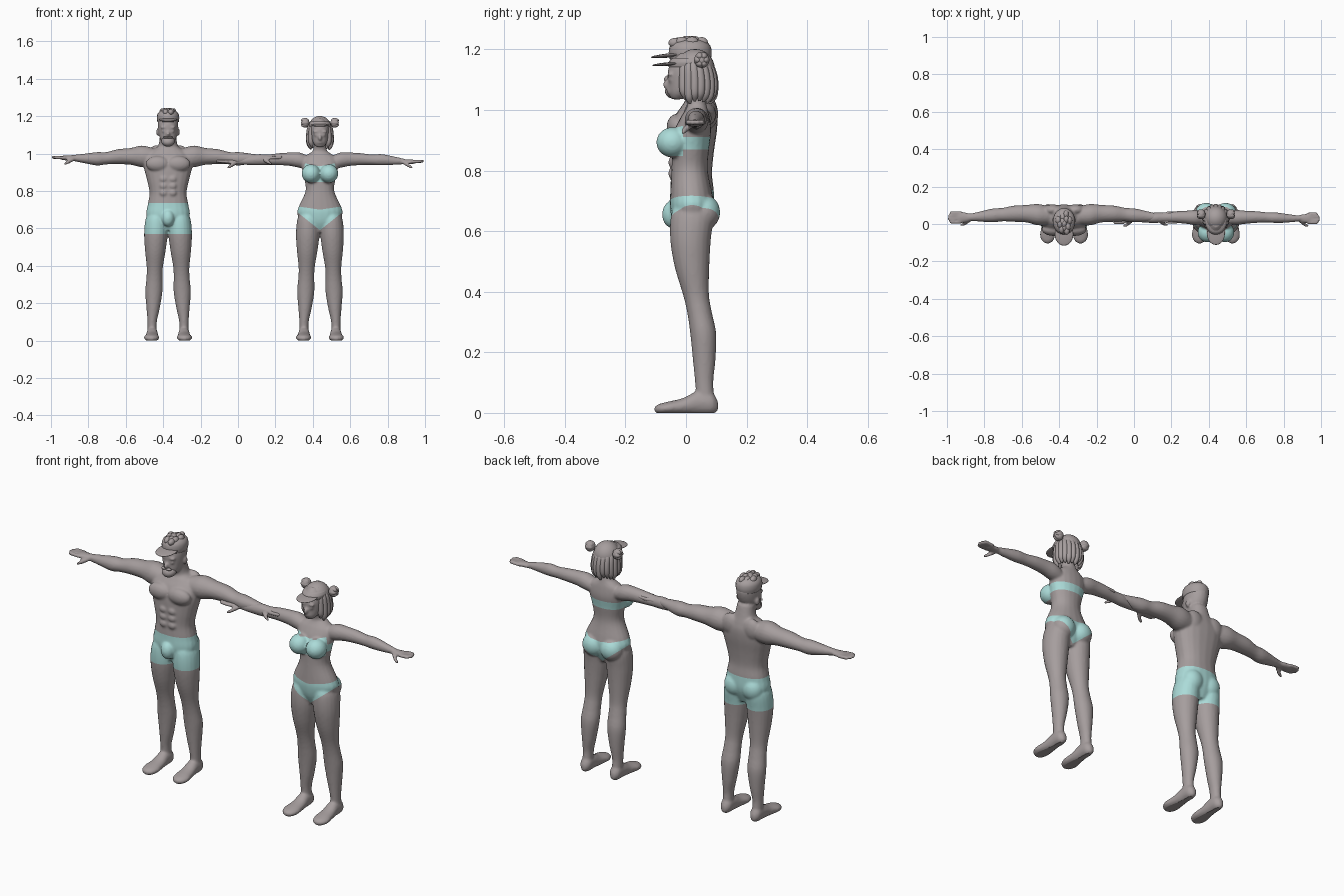
import bpy, bmesh, math, random
from mathutils import Matrix, Vector

random.seed(4)
if "Cube" in bpy.data.objects:
    bpy.data.objects.remove(bpy.data.objects["Cube"])


def material(name, colour):
    mat = bpy.data.materials.new(name)
    mat.use_nodes = True
    mat.diffuse_color = (*colour, 1)
    for node in mat.node_tree.nodes:
        if node.type == 'BSDF_PRINCIPLED':
            node.inputs["Base Color"].default_value = (*colour, 1)
            node.inputs["Roughness"].default_value = 0.7
    return mat


CLAY = material("warm_grey", (0.38, 0.34, 0.34))
CLOTH = material("pale_aqua", (0.41, 0.71, 0.69))


def loft(bm, axis, rings, side=1, square=1.0, count=20, steps=5):
    """Smooth closed tube; a ring is (position on axis, two centres, two radii)."""
    rings = [Vector(r) for r in rings]
    sections = []
    last = len(rings) - 1
    for i in range(last):
        a, b, c, d = (rings[min(max(j, 0), last)] for j in range(i - 1, i + 3))
        for k in range(steps):
            t = k / steps
            sections.append(b + (c - a) * (t / 2) + (a * 2 - b * 5 + c * 4 - d) * (t * t / 2)
                            + (b * 3 - a - c * 3 + d) * (t ** 3 / 2))
    sections.append(rings[-1])
    loops = []
    for pos, c1, c2, r1, r2 in sections:
        loop = []
        for k in range(count):
            angle = math.tau * k / count
            u, v = math.cos(angle), math.sin(angle)
            p = c1 + max(r1, 0.002) * math.copysign(abs(u) ** square, u)
            q = c2 + max(r2, 0.002) * math.copysign(abs(v) ** square, v)
            x, y, z = {'x': (pos, p, q), 'y': (p, pos, q), 'z': (p, q, pos)}[axis]
            loop.append(bm.verts.new((x * side, y, z)))
        loops.append(loop)
    for low, high in zip(loops, loops[1:]):
        for k in range(count):
            n = (k + 1) % count
            bm.faces.new((low[k], low[n], high[n], high[k]))
    bm.faces.new(loops[0])
    bm.faces.new(loops[-1])


def ball(bm, centre, radii, tilt=0.0):
    matrix = Matrix.Translation(centre) @ Matrix.Rotation(tilt, 4, 'X') @ Matrix.Diagonal((*radii, 1))
    bmesh.ops.create_uvsphere(bm, u_segments=24, v_segments=14, radius=1, matrix=matrix)


def pair(bm, centre, radii, tilt=0.0):
    for side in (-1, 1):
        ball(bm, (centre[0] * side, centre[1], centre[2]), radii, tilt)


def part(name, bm, x):
    bmesh.ops.recalc_face_normals(bm, faces=bm.faces[:])
    for face in bm.faces:
        face.smooth = True
    mesh = bpy.data.meshes.new(name)
    bm.to_mesh(mesh)
    bm.free()
    mesh.materials.append(CLAY)
    obj = bpy.data.objects.new(name, mesh)
    obj.location.x = x
    bpy.context.scene.collection.objects.link(obj)
    return obj


def cut(bm, point, normal, **options):
    bmesh.ops.bisect_plane(bm, geom=bm.verts[:] + bm.edges[:] + bm.faces[:], dist=1e-5,
                           plane_co=point, plane_no=normal, **options)


def body(name, bm, x, cuts, is_cloth):
    """Fuse the limbs into one skin, flatten the soles and colour the clothing."""
    obj = part(name, bm, x)
    remesh = obj.modifiers.new("fuse", 'REMESH')
    remesh.mode = 'VOXEL'
    remesh.voxel_size = 0.006
    relax = obj.modifiers.new("relax", 'SMOOTH')
    relax.factor, relax.iterations = 0.5, 4
    bpy.context.view_layer.update()
    fused = bpy.data.meshes.new_from_object(obj.evaluated_get(bpy.context.evaluated_depsgraph_get()))
    obj.modifiers.clear()
    bm = bmesh.new()
    bm.from_mesh(fused)
    cut(bm, (0, 0, 0), (0, 0, 1), clear_inner=True)
    bmesh.ops.holes_fill(bm, edges=[e for e in bm.edges if e.is_boundary], sides=0)
    for point, normal in cuts:
        cut(bm, point, normal)
    for face in bm.faces:
        face.smooth = abs(face.normal.z) < 0.999 or face.calc_center_median().z > 0.001
        face.material_index = int(is_cloth(face.calc_center_median()))
    bm.to_mesh(obj.data)
    bm.free()
    obj.data.materials.append(CLOTH)
    bpy.data.meshes.remove(fused)


def level(z):
    return [((0, 0, z), (0, 0, 1))]


def vee(z, slope):
    return [((0, 0, z), (s * slope, 0, 1)) for s in (-1, 1)]


LEG = [(.04, .085, .064, .025, .03), (.1, .085, .06, .025, .03), (.17, .08, .06, .035, .037),
       (.26, .076, .057, .046, .043), (.33, .073, .045, .043, .041), (.39, .071, .033, .043, .043),
       (.48, .068, .02, .055, .057), (.57, .065, .015, .063, .067), (.65, .062, .02, .058, .07),
       (.7, .05, .02, .045, .05)]
FOOT = [(.106, .085, .022, .01, .015), (.085, .085, .032, .027, .036), (.04, .085, .034, .03, .039),
        (-.01, .086, .022, .035, .027), (-.06, .088, .016, .041, .021), (-.09, .088, .013, .03, .016),
        (-.104, .088, .012, .01, .008)]


def legs(bm):
    for side in (-1, 1):
        loft(bm, 'z', LEG, side)
        loft(bm, 'y', FOOT, side)


def arms(bm, rings, wrist, y, z, k):
    for side in (-1, 1):
        loft(bm, 'x', rings, side)
        # Palm, four fingers and a thumb hanging forward
        loft(bm, 'x', [(wrist + dx * k, y, z, ry * k, rz * k) for dx, ry, rz in
                       ((-.01, .017, .015), (.02, .025, .014), (.055, .03, .013), (.07, .026, .009))], side)
        for i in range(4):
            fy = y + (i - 1.5) * .017 * k
            tip = wrist + (.126 - abs(i - 1.4) * .01) * k
            loft(bm, 'x', [(wrist + .05 * k, fy, z, .009, .009), (tip - .01, fy, z + .003, .009, .009),
                           (tip, fy, z + .003, .004, .004)], side, count=10)
        loft(bm, 'x', [(wrist, y - .012, z - .005, .01, .01), (wrist + .03 * k, y - .032, z - .02, .011, .011),
                       (wrist + .056 * k, y - .042, z - .034, .006, .006)], side, count=10)


def head(bm, lift, tall, wide, back):
    def place(x, y, z):
        return x * wide, y * wide + back, (z - 1.04) * tall + 1.04 + lift
    rings = []
    for z, y, rx, ry in ((1.035, -.03, .018, .018), (1.055, -.02, .035, .037), (1.09, -.004, .046, .055),
                         (1.13, .003, .05, .063), (1.16, .008, .045, .056), (1.188, .01, .02, .028)):
        _, yy, zz = place(0, y, z)
        rings.append((zz, 0, yy, rx * wide, ry * wide))
    loft(bm, 'z', rings)
    ball(bm, place(0, -.062, 1.084), (.01, .016, .016), -.3)
    ball(bm, place(0, -.054, 1.06), (.016, .01, .008))
    pair(bm, place(.021, -.05, 1.118), (.018, .012, .007))
    pair(bm, place(.021, -.05, 1.1), (.011, .01, .007))
    pair(bm, place(.05, .01, 1.095), (.008, .014, .02))


# Man: torso, chest, hips, limbs and head
MAN_X, WOMAN_X = -.374, .438
bm = bmesh.new()
loft(bm, 'z', [(.59, 0, .02, .05, .045), (.66, 0, .02, .114, .072), (.73, 0, .02, .108, .072),
               (.79, 0, .018, .099, .068), (.86, 0, .02, .113, .072), (.93, 0, .026, .13, .076),
               (.98, 0, .034, .128, .07), (1.015, 0, .042, .095, .055), (1.04, 0, .044, .054, .046),
               (1.1, 0, .03, .043, .045)], square=.88)
pair(bm, (.055, -.03, .945), (.064, .034, .042))
pair(bm, (.052, .052, .67), (.055, .05, .06))
pair(bm, (.06, .075, .99), (.05, .03, .055))
ball(bm, (0, -.045, .655), (.034, .034, .045))
for row in range(3):
    pair(bm, (.024, -.045, .79 + row * .037), (.022, .014, .018))
legs(bm)
arms(bm, [(.08, .045, .98, .05, .05), (.14, .05, .985, .057, .058), (.2, .055, .985, .047, .045),
          (.27, .055, .983, .043, .04), (.33, .05, .975, .036, .033), (.38, .046, .972, .037, .036),
          (.45, .04, .974, .027, .025), (.51, .035, .977, .018, .016)], .5, .035, .977, 1)
head(bm, .012, 1.13, 1.1, .01)
body("man_body", bm, MAN_X, level(.57) + level(.735), lambda c: .57 < c.z < .735)

# Man: beard and moustache
bm = bmesh.new()
ball(bm, (0, -.034, 1.066), (.036, .036, .028), .3)
pair(bm, (.012, -.058, 1.086), (.016, .01, .006))
part("man_beard", bm, MAN_X)

# Man: cap with brim, and tufts of hair above it
bm = bmesh.new()
loft(bm, 'z', [(1.168, 0, .014, .057, .068), (1.19, 0, .014, .06, .071), (1.212, 0, .014, .056, .066),
               (1.228, 0, .014, .04, .048), (1.236, 0, .014, .01, .012)])
part("man_cap", bm, MAN_X)
bm = bmesh.new()
ball(bm, (0, -.054, 1.18), (.05, .062, .007), .1)
part("man_cap_brim", bm, MAN_X)
bm = bmesh.new()
for i in range(12):
    angle = i * 2.4
    reach = .011 * math.sqrt(i)
    ball(bm, (reach * math.cos(angle), .005 + 1.3 * reach * math.sin(angle), 1.229 - reach * .2),
         (.015, .022, random.uniform(.014, .02)), random.uniform(-.3, .3))
part("man_hair", bm, MAN_X)

# Woman: torso, bust, hips, limbs and head
bm = bmesh.new()
loft(bm, 'z', [(.58, 0, .02, .04, .04), (.63, 0, .02, .1, .064), (.68, 0, .02, .121, .073),
               (.72, 0, .018, .112, .07), (.8, 0, .012, .077, .06), (.87, 0, .015, .085, .061),
               (.93, 0, .022, .098, .061), (.975, 0, .03, .092, .048), (1.0, 0, .035, .058, .037),
               (1.02, 0, .035, .036, .032), (1.08, 0, .02, .033, .033)], square=.95)
pair(bm, (.048, -.045, .893), (.05, .053, .05))
pair(bm, (.052, .06, .662), (.058, .053, .058))
legs(bm)
arms(bm, [(.07, .035, .955, .035, .035), (.11, .035, .965, .04, .041), (.16, .036, .97, .035, .036),
          (.22, .037, .97, .031, .032), (.28, .035, .967, .027, .028), (.33, .033, .967, .028, .03),
          (.4, .03, .962, .021, .022), (.455, .03, .957, .014, .014)], .447, .03, .956, .9)
head(bm, 0, 1, 1, 0)


def bikini(c):
    x = abs(c.x)
    brief = .59 + .8 * x < c.z < .7 + .15 * x
    strap = .87 < c.z < .91
    cups = .848 < c.z < .932 + .2 * x and c.y < -.01
    return brief or (x < .108 and (strap or cups))


body("woman_body", bm, WOMAN_X,
     vee(.59, .8) + vee(.7, .15) + vee(.932, .2) + level(.87) + level(.91) + level(.848)
     + [((0, -.01, 0), (0, 1, 0))] + [((s * .108, 0, 0), (1, 0, 0)) for s in (-1, 1)], bikini)

# Woman: bob of hair built from strands, with two buns
bm = bmesh.new()
ball(bm, (0, .03, 1.135), (.062, .065, .066))
for i in range(15):
    angle = math.radians(-38 + i * 256 / 14)
    cx, cy = math.cos(angle), math.sin(angle)
    end = random.uniform(1.018, 1.035)
    loft(bm, 'z', [(end, .052 * cx, .03 + .05 * cy, .004, .004),
                   (end + .025, .06 * cx, .03 + .06 * cy, .013, .014),
                   (1.1, .06 * cx, .03 + .062 * cy, .014, .015),
                   (1.15, .05 * cx, .026 + .05 * cy, .014, .015),
                   (1.19, .02 * cx, .02 + .02 * cy, .01, .01)], count=10)
part("woman_hair", bm, WOMAN_X)
bm = bmesh.new()
for side in (-1, 1):
    ball(bm, (.078 * side, .052, 1.165), (.022, .025, .026))
    for i in range(6):
        angle = math.tau * i / 6
        ball(bm, (.08 * side, .052 + .013 * math.cos(angle), 1.165 + .014 * math.sin(angle)),
             (.021, .013, .013))
part("woman_hair_buns", bm, WOMAN_X)

# Woman: sun visor
bm = bmesh.new()
loft(bm, 'z', [(1.142, 0, .012, .056, .07), (1.158, 0, .014, .059, .071), (1.172, 0, .016, .052, .062)])
part("woman_visor_band", bm, WOMAN_X)
bm = bmesh.new()
ball(bm, (0, -.052, 1.152), (.048, .06, .006), .08)
part("woman_visor_brim", bm, WOMAN_X)
